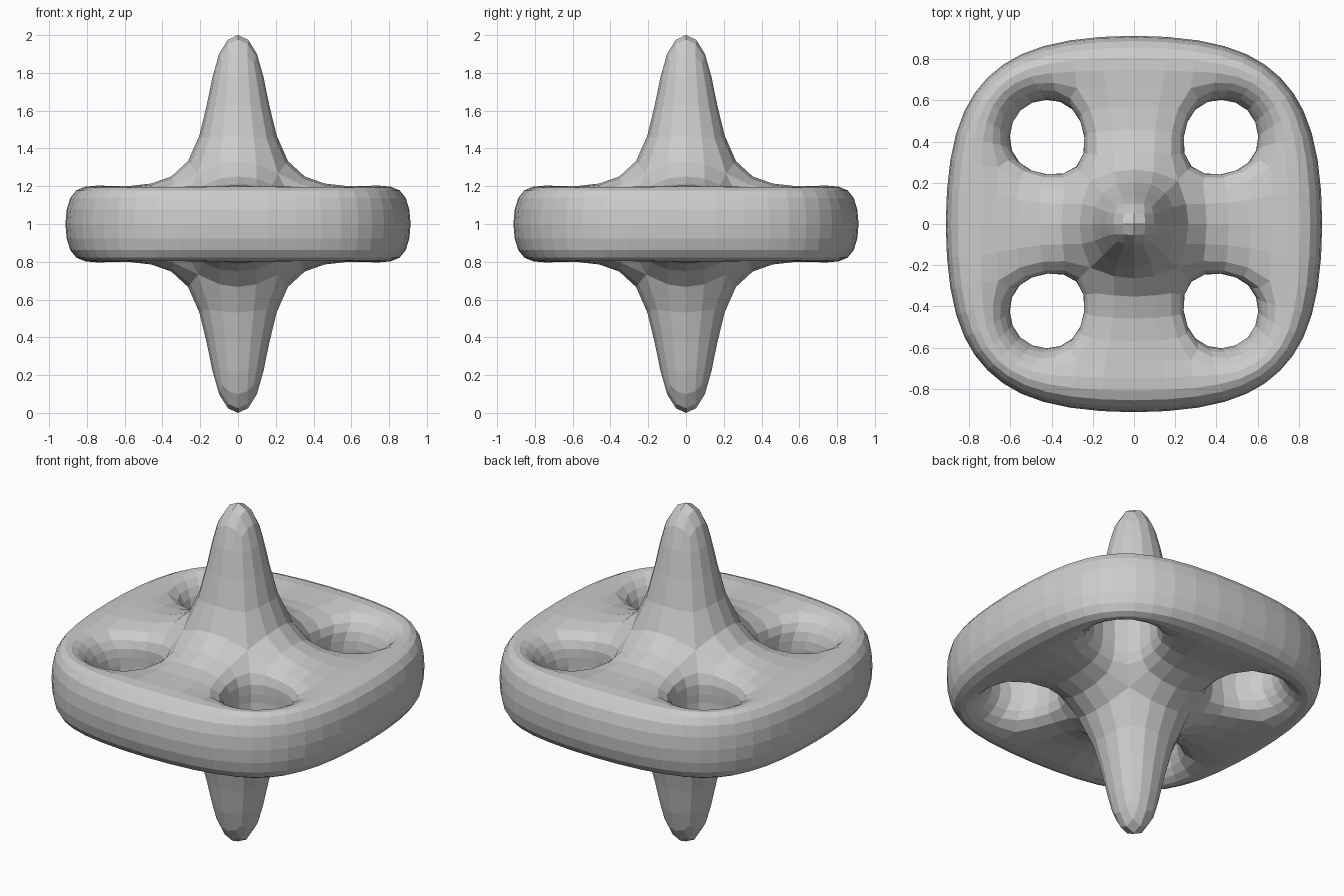
import bpy, bmesh
from math import cos, sin, pi

if "Cube" in bpy.data.objects:
    bpy.data.objects.remove(bpy.data.objects["Cube"])

T = 0.207      # half thickness of the plate cage
TIP = 1.0692   # spike cage height above the plate centre

# Cage points of one quadrant (x, y, height above mid-plane)
QUADRANT = {
    "C": (0.20, 0.20, T), "Q": (0.72, 0.34, T), "R": (0.65, 0.65, T), "P": (0.34, 0.72, T),
    "O": (0.93, 0.38, T), "D": (0.745, 0.745, T), "N": (0.38, 0.93, T),
    "S": (0.15, 0.15, TIP),
}
# Waist of the hole, at mid-plane
WAIST = {"C": (0.197, 0.197), "Q": (0.587, 0.197), "R": (0.587, 0.587), "P": (0.197, 0.587)}

bm = bmesh.new()
v = {}


def add(key, k, x, y, z):
    c, s = cos(k * pi / 2), sin(k * pi / 2)
    v[key] = bm.verts.new((c * x - s * y, s * x + c * y, 1 + z))


for k in range(4):
    for name, (x, y, z) in QUADRANT.items():
        for side in (1, -1):
            add((name, k, side), k, x, y, z * side)
    for name, (x, y) in WAIST.items():
        add((name, k, 0), k, x, y, 0)


def face(*keys):
    bm.faces.new([v[key] for key in keys])


for k in range(4):
    n = (k + 1) % 4
    for s in (1, -1):
        # plate surface around the hole, and the arm between two holes
        face(("Q", k, s), ("O", k, s), ("D", k, s), ("R", k, s))
        face(("R", k, s), ("D", k, s), ("N", k, s), ("P", k, s))
        face(("C", k, s), ("P", k, s), ("Q", n, s), ("C", n, s))
        face(("P", k, s), ("N", k, s), ("O", n, s), ("Q", n, s))
        # hole wall down to the waist
        for a, b in ("CQ", "QR", "RP", "PC"):
            face((a, k, s), (b, k, s), (b, k, 0), (a, k, 0))
        # spike side
        face(("C", k, s), ("S", k, s), ("S", n, s), ("C", n, s))
    # outer rim
    for a, b in ((("O", k), ("D", k)), (("D", k), ("N", k)), (("N", k), ("O", n))):
        face((*a, 1), (*b, 1), (*b, -1), (*a, -1))
# spike tips
for s in (1, -1):
    face(*[("S", k, s) for k in range(4)])

bmesh.ops.recalc_face_normals(bm, faces=bm.faces)
mesh = bpy.data.meshes.new("spiked_plate")
bm.to_mesh(mesh)
bm.free()

# Rounded, flat-shaded body
obj = bpy.data.objects.new("spiked_plate", mesh)
bpy.context.collection.objects.link(obj)
sub = obj.modifiers.new("rounding", "SUBSURF")
sub.levels = sub.render_levels = 2
